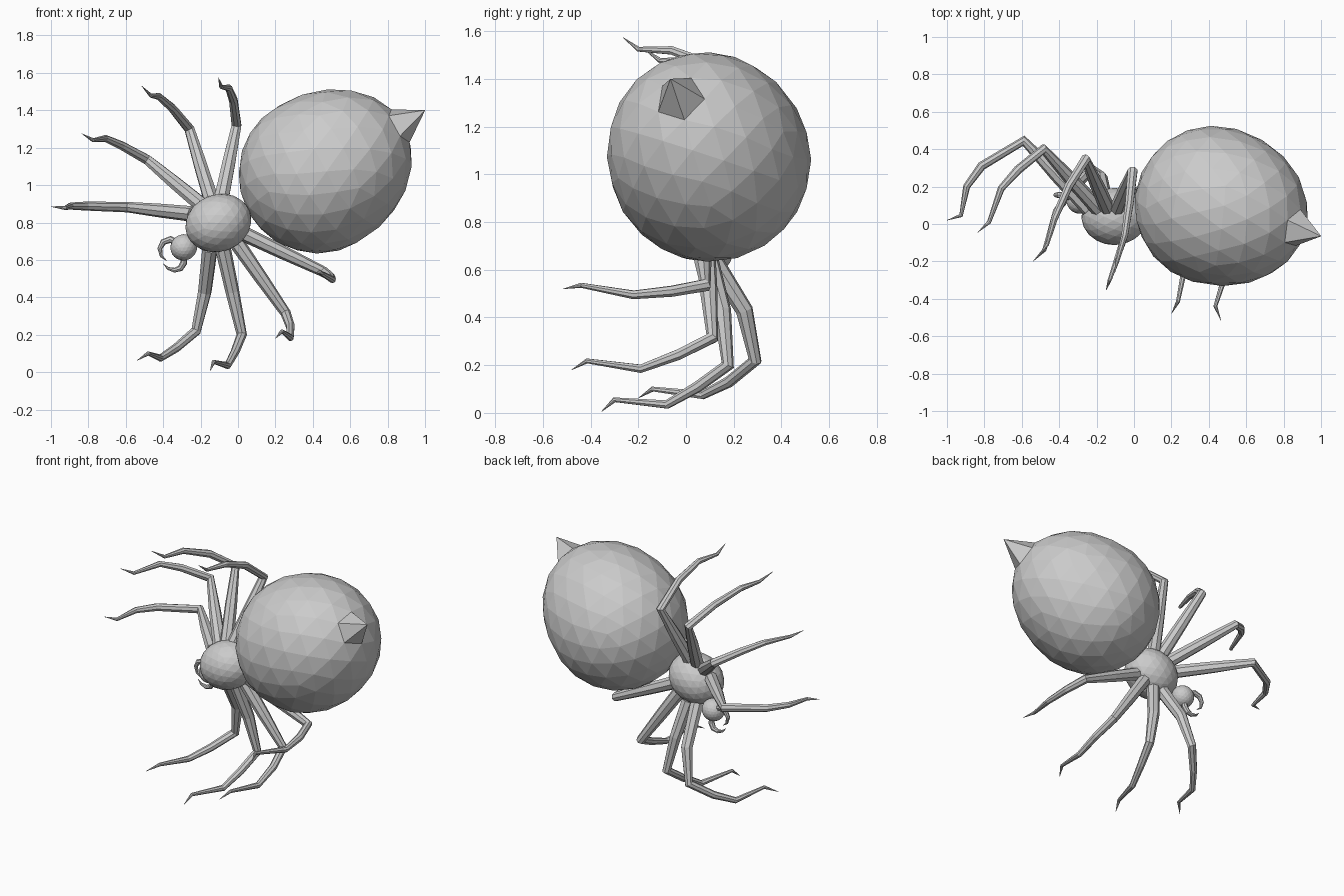
import bpy
from mathutils import Vector


def ico(name, center, scale, axis, reshape=None):
    """Faceted ball whose local z is turned to lie along axis."""
    bpy.ops.mesh.primitive_ico_sphere_add(subdivisions=3, radius=1)
    ob = bpy.context.object
    ob.name = name
    rot = Vector(axis).to_track_quat('Z', 'Y')
    for v in ob.data.vertices:
        p = Vector(a * b for a, b in zip(v.co, scale))
        if reshape:
            p = reshape(p)
        v.co = rot @ p + Vector(center)
    return ob


def tube(name, points, radii):
    """Tapered eight-sided limb through the given points."""
    cu = bpy.data.curves.new(name, 'CURVE')
    cu.dimensions = '3D'
    cu.bevel_depth = 1
    cu.bevel_resolution = 2
    cu.use_fill_caps = True
    sp = cu.splines.new('POLY')
    sp.points.add(len(points) - 1)
    for q, co, r in zip(sp.points, points, radii):
        q.co = (*co, 1)
        q.radius = r
    sp.use_smooth = False
    ob = bpy.data.objects.new(name, cu)
    bpy.context.collection.objects.link(ob)
    bpy.ops.object.select_all(action='DESELECT')
    ob.select_set(True)
    bpy.context.view_layer.objects.active = ob
    bpy.ops.object.convert(target='MESH')
    bpy.context.object.name = name


# Abdomen: egg with one vertex pulled out into a pointed tip
def egg(p):
    if p.z > 0.4299:
        return Vector((0, 0, 0.685))
    return Vector((p.x, p.y, p.z * 1.24)) if p.z > 0 else p


ico("abdomen", (0.43, 0.1, 1.06), (0.425, 0.425, 0.43), (0.57, -0.165, 0.34), egg)

# Thorax and head
ico("thorax", (-0.105, 0.04, 0.797), (0.153, 0.153, 0.18), (0.9, 0, 0.35))
ico("head", (-0.29, 0.125, 0.667), (0.07, 0.07, 0.072), (0.8, 0, 0.5))

# Curved fangs
fang_r = (0.018, 0.019, 0.017, 0.013, 0.008, 0.001)
tube("upper_fang", [(-0.325, 0.14, 0.69), (-0.36, 0.15, 0.71), (-0.4, 0.155, 0.695),
                    (-0.418, 0.155, 0.66), (-0.41, 0.155, 0.62), (-0.38, 0.15, 0.595)], fang_r)
tube("lower_fang", [(-0.29, 0.14, 0.62), (-0.29, 0.145, 0.585), (-0.308, 0.15, 0.555),
                    (-0.34, 0.15, 0.545), (-0.375, 0.15, 0.555), (-0.4, 0.15, 0.58)], fang_r)

# Legs: hip, knee, shin, ankle, foot, claw tip
leg_r = (0.042, 0.028, 0.024, 0.019, 0.011, 0.001)
legs = {
    "upper_leg_1": [(-0.09, 0.08, 0.92), (-0.008, 0.28, 1.32), (-0.025, 0.11, 1.455),
                    (-0.05, -0.06, 1.52), (-0.09, -0.2, 1.525), (-0.105, -0.265, 1.575)],
    "upper_leg_2": [(-0.14, 0.08, 0.91), (-0.26, 0.345, 1.3), (-0.35, 0.2, 1.41),
                    (-0.425, 0.03, 1.475), (-0.465, -0.11, 1.478), (-0.515, -0.18, 1.53)],
    "upper_leg_3": [(-0.19, 0.08, 0.89), (-0.485, 0.4, 1.135), (-0.62, 0.29, 1.21),
                    (-0.71, 0.19, 1.25), (-0.775, 0.01, 1.24), (-0.835, -0.045, 1.275)],
    "upper_leg_4": [(-0.24, 0.08, 0.845), (-0.59, 0.445, 0.882), (-0.815, 0.31, 0.888),
                    (-0.895, 0.2, 0.888), (-0.925, 0.045, 0.878), (-1.0, 0.02, 0.885)],
    "lower_leg_1": [(0.01, 0.06, 0.75), (0.46, 0.08, 0.535), (0.495, -0.06, 0.51),
                    (0.505, -0.22, 0.495), (0.435, -0.44, 0.535), (0.465, -0.515, 0.52)],
    "lower_leg_2": [(-0.02, 0.08, 0.71), (0.255, 0.11, 0.315), (0.28, -0.03, 0.245),
                    (0.28, -0.19, 0.185), (0.235, -0.415, 0.218), (0.2, -0.48, 0.18)],
    "lower_leg_3": [(-0.08, 0.09, 0.66), (0.02, 0.175, 0.2), (-0.015, 0.05, 0.11),
                    (-0.055, -0.08, 0.035), (-0.13, -0.3, 0.055), (-0.15, -0.355, 0.005)],
    "lower_leg_4": [(-0.15, 0.1, 0.66), (-0.225, 0.29, 0.22), (-0.33, 0.18, 0.13),
                    (-0.415, 0.07, 0.075), (-0.48, -0.14, 0.1), (-0.54, -0.2, 0.062)],
}
bulge = {"lower_leg_3": (0.0, 0.02, 0.0), "lower_leg_4": (0.01, 0.05, -0.01)}
for name, pts in legs.items():
    # Extra joint halfway along the thigh
    mid = (Vector(pts[0]) + Vector(pts[1])) / 2 + Vector(bulge.get(name, (0, 0, 0)))
    tube(name, [pts[0], mid] + pts[1:], (leg_r[0], 0.037) + leg_r[1:])
